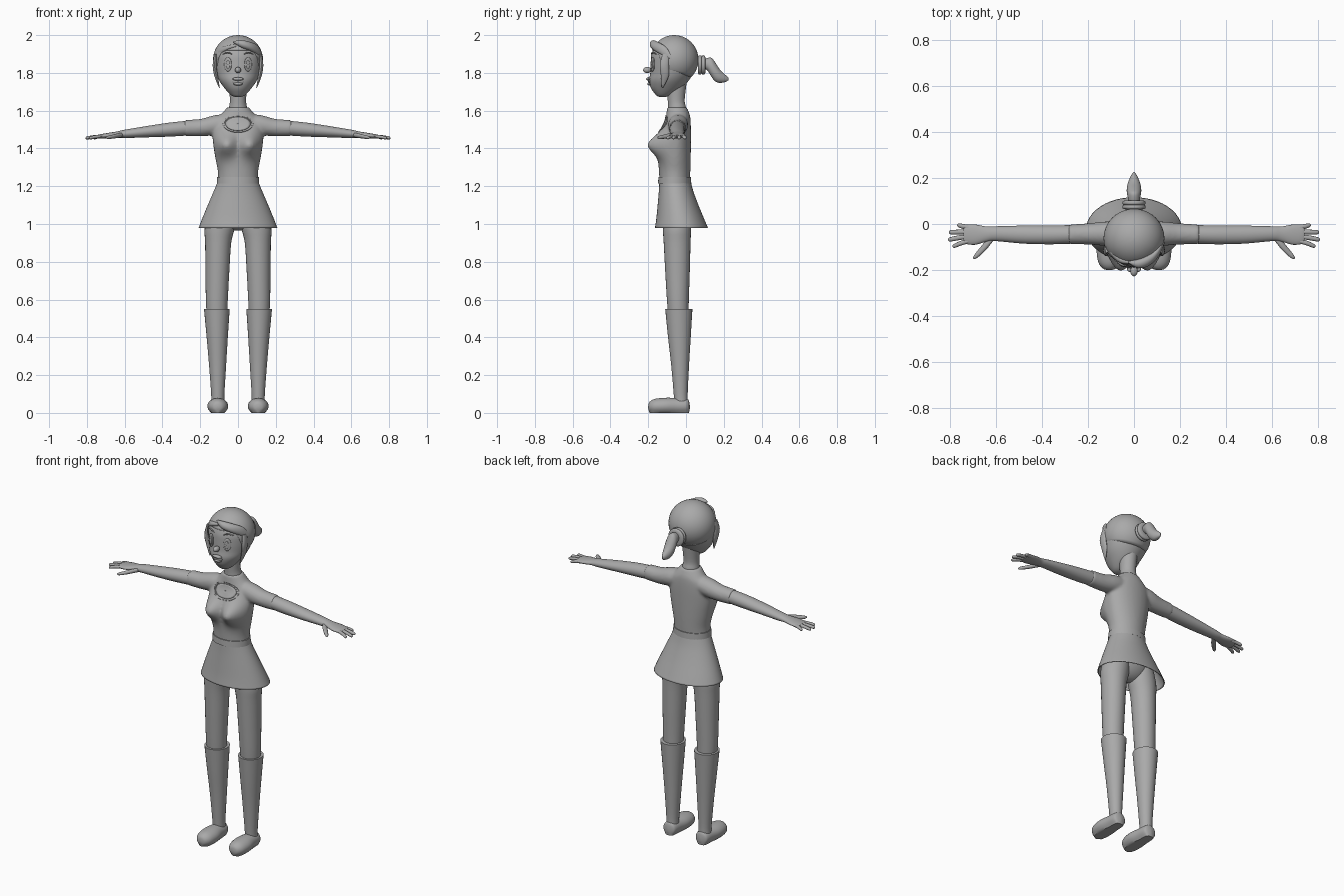
import bpy, bmesh, math
from mathutils import Vector

cube = bpy.data.objects.get("Cube")
if cube:
    bpy.data.objects.remove(cube, do_unlink=True)

grey = bpy.data.materials.new("plain_grey")
grey.use_nodes = True
GREY = (0.4, 0.4, 0.4, 1)
grey.diffuse_color = GREY
grey.node_tree.nodes["Principled BSDF"].inputs["Base Color"].default_value = GREY


def smooth_path(stations, steps):
    """Catmull-Rom interpolation through the stations."""
    last = len(stations) - 1
    out = []
    for i in range(last):
        quad = [stations[min(max(i + k, 0), last)] for k in (-1, 0, 1, 2)]
        for s in range(steps):
            t = s / steps
            out.append([b + 0.5 * t * (c - a + t * (2*a - 5*b + 4*c - d + t * (3*(b - c) + d - a)))
                        for a, b, c, d in zip(*quad)])
    return out + [list(stations[-1])]


def loft(bm, axis, stations, side=1, sides=28, steps=4, caps=True):
    """Skin ellipses; a station is (position on axis, two centres, two radii)."""
    rings = []
    for t, a, b, ra, rb in smooth_path(stations, steps):
        ring = []
        for k in range(sides):
            ang = math.tau * k / sides
            u = a + max(ra, 0.001) * math.cos(ang)
            v = b + max(rb, 0.001) * math.sin(ang)
            x, y, z = {"x": (t, u, v), "y": (u, t, v), "z": (u, v, t)}[axis]
            ring.append(bm.verts.new((x * side, y, z)))
        rings.append(ring)
    for r0, r1 in zip(rings, rings[1:]):
        for k in range(sides):
            j = (k + 1) % sides
            bm.faces.new((r0[k], r0[j], r1[j], r1[k]))
    if caps:
        bm.faces.new(rings[0])
        bm.faces.new(rings[-1])


def finish(name, bm, angle=45):
    bmesh.ops.recalc_face_normals(bm, faces=bm.faces[:])
    mesh = bpy.data.meshes.new(name)
    bm.to_mesh(mesh)
    bm.free()
    ob = bpy.data.objects.new(name, mesh)
    bpy.context.collection.objects.link(ob)
    mesh.materials.append(grey)
    bpy.ops.object.select_all(action="DESELECT")
    ob.select_set(True)
    bpy.context.view_layer.objects.active = ob
    bpy.ops.object.shade_smooth_by_angle(angle=math.radians(angle))
    return ob


def part(name, axis, stations, **kw):
    bm = bmesh.new()
    loft(bm, axis, stations, **kw)
    return finish(name, bm)


def ball(name, centre, radii):
    bm = bmesh.new()
    bmesh.ops.create_uvsphere(bm, u_segments=24, v_segments=16, radius=1)
    for v in bm.verts:
        v.co = Vector(centre) + Vector(p * r for p, r in zip(v.co, radii))
    return finish(name, bm)


def plate(name, target, x, z, rx, rz, inner=0.02, offset=0.003):
    """Thin oval (or ring) projected onto the front of a surface."""
    ob = part(name, "y", [(-0.4, x, z, rx * inner, rz * inner), (-0.4, x, z, rx, rz)], caps=False)
    wrap = ob.modifiers.new("wrap", "SHRINKWRAP")
    wrap.target = target
    wrap.wrap_method = "PROJECT"
    wrap.use_project_y = True
    wrap.offset = offset
    thick = ob.modifiers.new("thickness", "SOLIDIFY")
    thick.thickness = 0.005
    thick.offset = 0
    return ob


# Shirt: torso with bust, blended with both sleeves
bm = bmesh.new()
loft(bm, "z", [(1.22, 0, -.06, .106, .08), (1.28, 0, -.06, .107, .083), (1.35, 0, -.06, .12, .085),
               (1.43, 0, -.056, .132, .082), (1.50, 0, -.05, .135, .076), (1.55, 0, -.042, .122, .066),
               (1.58, 0, -.042, .09, .062), (1.618, 0, -.048, .057, .052)], sides=48, steps=6)
for v in bm.verts:
    if v.co.y < -0.06:
        d2 = (abs(v.co.x) - 0.066) ** 2 + (v.co.z - 1.42) ** 2
        v.co.y -= 0.075 * math.exp(-d2 / 0.0036)
for s in (1, -1):
    loft(bm, "x", [(.04, -.042, 1.535, .05, .045), (.12, -.042, 1.524, .053, .053),
                   (.2, -.043, 1.51, .046, .046), (.284, -.045, 1.508, .043, .043)], side=s)
shirt = finish("shirt", bm)
remesh = shirt.modifiers.new("blend", "REMESH")
remesh.mode = "VOXEL"
remesh.voxel_size = 0.008
remesh.use_smooth_shade = True
relax = shirt.modifiers.new("relax", "SMOOTH")
relax.factor = 0.5
relax.iterations = 6
plate("chest_oval", shirt, 0, 1.53, .066, .036, offset=0.002)
plate("chest_oval_rim", shirt, 0, 1.53, .08, .045, inner=0.9)

# Belt and open skirt
part("belt", "z", [(1.215, 0, -.06, .112, .088), (1.25, 0, -.06, .11, .086)], sides=40)
skirt = part("skirt", "z", [(1.225, 0, -.058, .107, .083), (1.17, 0, -.052, .13, .092),
                            (1.1, 0, -.042, .16, .108), (1.03, 0, -.031, .189, .126),
                            (.98, 0, -.024, .208, .14)], sides=48, caps=False)
skirt.modifiers.new("cloth", "SOLIDIFY").thickness = 0.005
ball("pelvis", (0, -.05, 1.08), (.14, .085, .115))

# Neck and head
part("neck", "z", [(1.58, 0, -.047, .055, .05), (1.62, 0, -.048, .047, .047),
                   (1.66, 0, -.052, .043, .045), (1.76, 0, -.05, .05, .055)])
head = part("head", "z", [(1.672, 0, -.125, .01, .012), (1.677, 0, -.122, .028, .03),
                          (1.69, 0, -.115, .046, .05), (1.72, 0, -.103, .072, .083),
                          (1.76, 0, -.09, .1, .105), (1.8, 0, -.075, .115, .114),
                          (1.85, 0, -.067, .124, .12), (1.9, 0, -.062, .124, .12),
                          (1.95, 0, -.062, .098, .095), (1.985, 0, -.062, .04, .04),
                          (1.99, 0, -.062, .002, .002)], sides=40)
ball("nose", (0, -.205, 1.815), (.016, .022, .016))
ball("upper_lip", (0, -.198, 1.768), (.03, .013, .009))
ball("lower_lip", (0, -.19, 1.742), (.024, .015, .009))
plate("mouth", head, 0, 1.755, .03, .014)
for side, s in (("left", 1), ("right", -1)):
    plate(side + "_eye", head, s * .053, 1.845, .019, .037)
    plate(side + "_pupil", head, s * .052, 1.843, .01, .022, offset=0.006)
    part(side + "_brow", "x", [(.03, -.183, 1.898, .002, .002), (.055, -.176, 1.908, .005, .004),
                               (.085, -.155, 1.898, .002, .002)], side=s, sides=10)

# Hair cap: a dome whose lower edge follows the hairline
bm = bmesh.new()
SEG, ROWS = 48, 16
grid = []
for r in range(ROWS + 1):
    row = []
    for k in range(SEG):
        ang = math.tau * k / SEG
        front = -math.sin(ang)
        blend = min(max((front - 0.3) / 0.5, 0), 1)
        blend = blend * blend * (3 - 2 * blend)
        limit = math.radians(67 * blend + (122 + 14 * max(-front, 0)) * (1 - blend))
        phi = 0.01 + (limit - 0.01) * r / ROWS
        flat = math.sin(phi)
        row.append(bm.verts.new((.132 * flat * math.cos(ang), -.062 + .128 * flat * math.sin(ang),
                                 1.87 + .13 * math.cos(phi))))
    grid.append(row)
bm.faces.new(grid[0])
for r0, r1 in zip(grid, grid[1:]):
    for k in range(SEG):
        j = (k + 1) % SEG
        bm.faces.new((r0[k], r0[j], r1[j], r1[k]))
hair = finish("hair_cap", bm)
hair.modifiers.new("thickness", "SOLIDIFY").thickness = 0.012

# Fringe, side locks and ponytail
part("fringe_left", "x", [(-.025, -.165, 1.964, .004, .004), (.02, -.172, 1.953, .02, .02),
                          (.07, -.152, 1.938, .026, .024), (.11, -.115, 1.915, .02, .024),
                          (.132, -.08, 1.88, .004, .006)], sides=20)
part("fringe_right", "x", [(-.01, -.168, 1.945, .005, .008), (-.06, -.155, 1.932, .014, .013),
                           (-.1, -.122, 1.91, .014, .016), (-.13, -.08, 1.88, .004, .006)], sides=20)
for side, s in (("left", 1), ("right", -1)):
    part(side + "_side_lock", "z", [(1.9, .118, -.105, .008, .02), (1.84, .124, -.115, .01, .024),
                                    (1.78, .115, -.112, .009, .02), (1.72, .098, -.125, .002, .003)],
         side=s, sides=16)
for i, y in enumerate((.074, .092)):
    part(f"hair_tie_{i + 1}", "y", [(y - .011, 0, 1.842, .036, .038), (y - .006, 0, 1.842, .049, .05),
                                    (y + .006, 0, 1.842, .049, .05), (y + .011, 0, 1.842, .036, .038)])
part("ponytail", "y", [(.085, 0, 1.842, .024, .026), (.11, 0, 1.847, .026, .031),
                       (.135, 0, 1.829, .031, .05), (.155, 0, 1.805, .031, .05),
                       (.18, 0, 1.782, .026, .035), (.21, 0, 1.77, .013, .018),
                       (.225, 0, 1.768, .002, .006)])

# Fingers: tip x, tip y, root y
FINGERS = {"little_finger": (.768, -.006, -.016), "ring_finger": (.803, -.036, -.034),
           "middle_finger": (.807, -.067, -.052), "index_finger": (.788, -.095, -.07)}

for side, s in (("left", 1), ("right", -1)):
    # Arm and hand
    part(side + "_arm", "x", [(.26, -.045, 1.508, .04, .039), (.36, -.047, 1.5, .041, .037),
                              (.48, -.046, 1.489, .039, .03), (.6, -.042, 1.477, .032, .022),
                              (.64, -.044, 1.473, .033, .017), (.69, -.046, 1.468, .044, .014),
                              (.73, -.045, 1.464, .041, .011), (.74, -.045, 1.464, .03, .007)], side=s)
    for finger, (tip, y1, y0) in FINGERS.items():
        mid = (.71 + tip) / 2
        part(f"{side}_{finger}", "x", [(.7, y0, 1.466, .009, .009), (mid, (y0 + y1) / 2, 1.462, .0105, .009),
                                       (tip - .008, y1, 1.456, .009, .008), (tip, y1, 1.455, .002, .002)],
             side=s, sides=12)
    part(side + "_thumb", "x", [(.61, -.06, 1.472, .012, .011), (.64, -.09, 1.467, .02, .012),
                                (.67, -.122, 1.461, .017, .01), (.69, -.141, 1.458, .011, .008),
                                (.698, -.147, 1.457, .002, .002)], side=s, sides=14)
    # Leg, boot and foot
    part(side + "_leg", "z", [(.5, .112, -.04, .053, .053), (.6, .112, -.043, .058, .058),
                              (.75, .109, -.045, .063, .065), (.9, .105, -.047, .069, .071),
                              (.98, .097, -.048, .079, .075), (1.08, .08, -.05, .07, .075)], side=s)
    part(side + "_boot_lining", "z", [(.53, .112, -.038, .05, .05), (.548, .112, -.038, .066, .069)], side=s)
    part(side + "_boot", "z", [(.05, .107, -.025, .035, .036), (.1, .107, -.028, .035, .037),
                               (.25, .108, -.031, .045, .047), (.4, .11, -.035, .056, .06),
                               (.55, .112, -.038, .068, .072)], side=s)
    bm = bmesh.new()
    loft(bm, "y", [(-.2, .107, .03, .006, .006), (-.193, .107, .032, .028, .026),
                   (-.165, .107, .034, .048, .04), (-.11, .107, .036, .055, .044),
                   (-.05, .107, .036, .046, .043), (0, .107, .036, .04, .04),
                   (.014, .107, .034, .028, .034), (.02, .107, .03, .006, .01)], side=s)
    for v in bm.verts:
        v.co.z = 0 if v.co.z < 0.008 else v.co.z
    finish(side + "_foot", bm)
